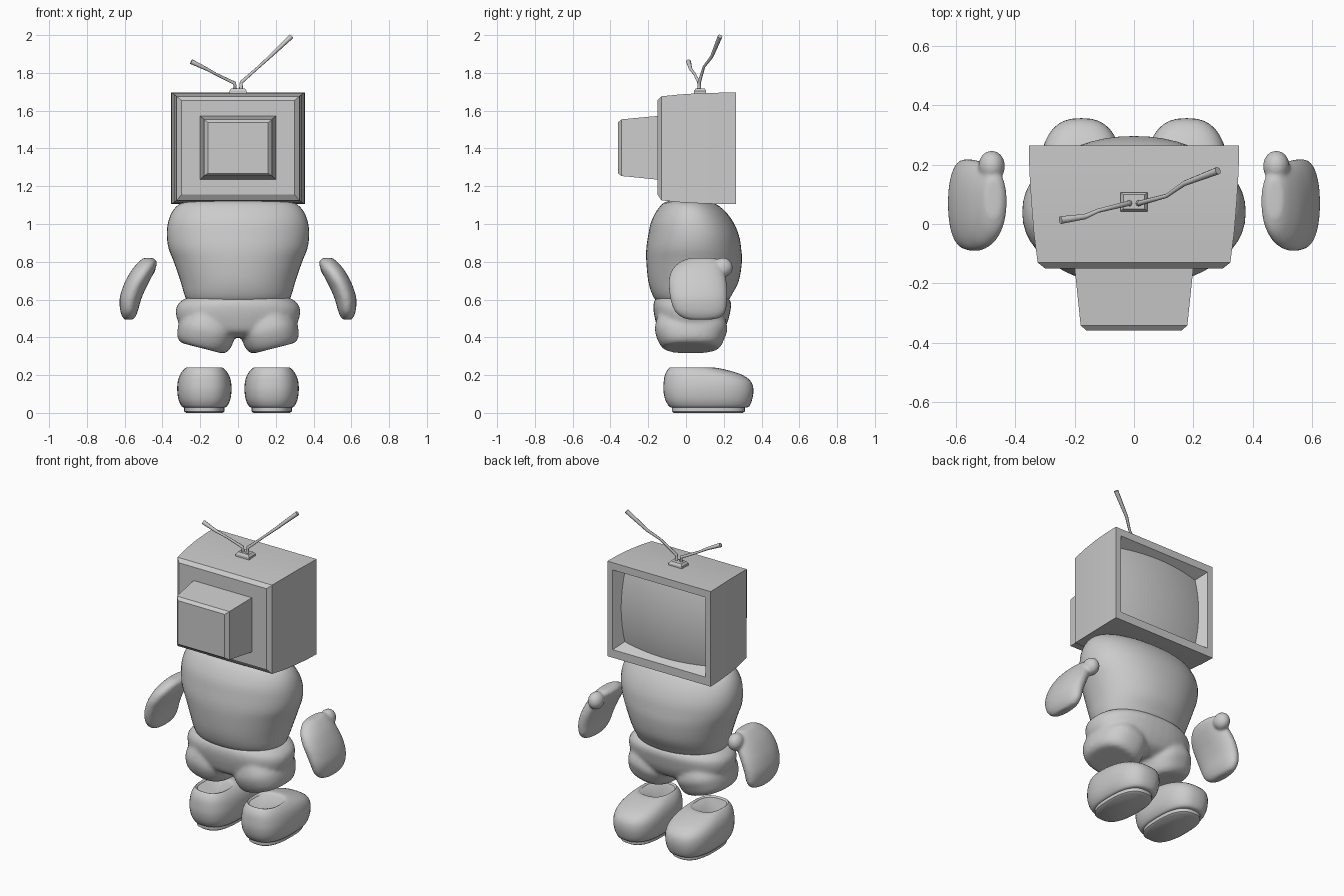
import bpy, bmesh, math
from mathutils import Matrix, Vector

if "Cube" in bpy.data.objects:
    bpy.data.objects.remove(bpy.data.objects["Cube"])

grey = bpy.data.materials.new("plain grey")
grey.diffuse_color = (0.6, 0.6, 0.6, 1)
grey.use_nodes = True
grey.node_tree.nodes["Principled BSDF"].inputs["Base Color"].default_value = grey.diffuse_color


def finish(name, bm, angle=None):
    """Turn a bmesh into a named object; angle gives smooth shading limit."""
    bmesh.ops.recalc_face_normals(bm, faces=bm.faces[:])
    me = bpy.data.meshes.new(name)
    bm.to_mesh(me)
    bm.free()
    me.materials.append(grey)
    ob = bpy.data.objects.new(name, me)
    bpy.context.collection.objects.link(ob)
    if angle:
        bpy.ops.object.select_all(action='DESELECT')
        ob.select_set(True)
        bpy.context.view_layer.objects.active = ob
        bpy.ops.object.shade_smooth_by_angle(angle=math.radians(angle))
    return ob


def skin(bm, rings, caps=(True, True)):
    """Bridge successive rings of points and cap the ends."""
    vs = [[bm.verts.new(p) for p in r] for r in rings]
    n = len(vs[0])
    for a, b in zip(vs, vs[1:]):
        for i in range(n):
            bm.faces.new((a[i], a[(i + 1) % n], b[(i + 1) % n], b[i]))
    if caps[0]:
        bm.faces.new(vs[0][::-1])
    if caps[1]:
        bm.faces.new(vs[-1])


def oval(z, x0, x1, y0, y1, power=2.0, n=40):
    """Superellipse ring lying flat at height z."""
    pts = []
    for i in range(n):
        a = 2 * math.pi * i / n
        c, s = math.cos(a), math.sin(a)
        e = 2 / power
        pts.append(Vector(((x0 + x1) / 2 + (x1 - x0) / 2 * math.copysign(abs(c) ** e, c),
                           (y0 + y1) / 2 + (y1 - y0) / 2 * math.copysign(abs(s) ** e, s), z)))
    return pts


def smooth_rows(rows, steps=4):
    """Catmull-Rom interpolation of the ring settings."""
    out = []
    for i in range(len(rows) - 1):
        p = [rows[max(i - 1, 0)], rows[i], rows[i + 1], rows[min(i + 2, len(rows) - 1)]]
        for k in range(steps):
            t = k / steps
            out.append([0.5 * (2 * b + (c - a) * t + (2 * a - 5 * b + 4 * c - d) * t * t
                               + (3 * b - a - 3 * c + d) * t ** 3) for a, b, c, d in zip(*p)])
    return out + [list(rows[-1])]


def ball(bm, centre, radii):
    m = Matrix.Translation(centre) @ Matrix.Diagonal((*radii, 1))
    bmesh.ops.create_uvsphere(bm, u_segments=24, v_segments=16, radius=1, matrix=m)


def blend(ob, voxel, rounds):
    """Fuse overlapping volumes into one soft surface."""
    r = ob.modifiers.new("fuse", 'REMESH')
    r.mode, r.voxel_size, r.use_smooth_shade = 'VOXEL', voxel, True
    s = ob.modifiers.new("soften", 'SMOOTH')
    s.factor, s.iterations = 0.5, rounds


def mirrored(ob, name):
    """Copy an object across x = 0."""
    me = ob.data.copy()
    me.transform(Matrix.Scale(-1, 4, (1, 0, 0)))
    me.flip_normals()
    twin = bpy.data.objects.new(name, me)
    bpy.context.collection.objects.link(twin)
    for m in ob.modifiers:
        if m.type == 'REMESH':
            blend(twin, m.voxel_size, ob.modifiers["soften"].iterations)


# Torso: z, half width, back y, front y
bm = bmesh.new()
rows = [(0.575, 0.22, -0.12, 0.18), (0.592, 0.265, -0.155, 0.22), (0.63, 0.285, -0.18, 0.245),
        (0.70, 0.305, -0.20, 0.28), (0.80, 0.34, -0.21, 0.296), (0.87, 0.367, -0.21, 0.292),
        (0.94, 0.377, -0.20, 0.28), (1.01, 0.37, -0.185, 0.25), (1.07, 0.345, -0.155, 0.205),
        (1.11, 0.30, -0.12, 0.15), (1.125, 0.22, -0.08, 0.10)]
skin(bm, [oval(z, -w, w, a, b, 2.15, 48) for z, w, a, b in smooth_rows(rows)])
finish("torso", bm, 60)

# Shorts: a hip volume and two tilted legs fused together
bm = bmesh.new()
rows = [(0.40, 0.17, -0.09, 0.13), (0.43, 0.25, -0.14, 0.19), (0.48, 0.315, -0.16, 0.22),
        (0.54, 0.33, -0.172, 0.235), (0.58, 0.315, -0.172, 0.24), (0.61, 0.275, -0.16, 0.225)]
skin(bm, [oval(z, -w, w, a, b, 2.3) for z, w, a, b in smooth_rows(rows)])
for side in (-1, 1):
    turn = Matrix.Translation((side * 0.19, 0, 0.342)) @ Matrix.Rotation(-side * 0.25, 4, 'Y')
    rows = [(0, 0.115, -0.115, 0.165), (0.02, 0.138, -0.135, 0.187), (0.06, 0.15, -0.155, 0.205),
            (0.11, 0.15, -0.165, 0.22), (0.18, 0.12, -0.15, 0.20)]
    skin(bm, [[turn @ p for p in oval(z, -w, w, a, b, 2.4)] for z, w, a, b in smooth_rows(rows)])
blend(finish("shorts", bm), 0.011, 8)

# Feet: rounded shoe with a shallow ankle dish, standing on a thin sole
bm = bmesh.new()
rows = [(0.028, 0.105, -0.075, 0.315), (0.035, 0.12, -0.09, 0.335), (0.07, 0.137, -0.11, 0.35),
        (0.12, 0.144, -0.12, 0.357), (0.165, 0.141, -0.118, 0.345), (0.20, 0.13, -0.112, 0.30),
        (0.225, 0.113, -0.10, 0.225), (0.24, 0.095, -0.085, 0.15), (0.232, 0.085, -0.075, 0.125)]
skin(bm, [oval(z, 0.178 - w, 0.178 + w, a, b, 2.6) for z, w, a, b in smooth_rows(rows, 3)])
mirrored(finish("right_shoe", bm, 45), "left_shoe")
bm = bmesh.new()
skin(bm, [oval(z, 0.178 - w, 0.178 + w, a, b, 2.6) for z, w, a, b in
          ((0, 0.095, -0.065, 0.30), (0.008, 0.107, -0.075, 0.312), (0.032, 0.107, -0.075, 0.312))])
mirrored(finish("right_sole", bm, 40), "left_sole")

# Hands: leaning mitten with a thumb at the upper inner corner
bm = bmesh.new()
rows = [(0.494, 0.56, 0.60, 0.02, 0.13), (0.505, 0.545, 0.61, -0.02, 0.18),
        (0.54, 0.53, 0.623, -0.06, 0.21), (0.60, 0.513, 0.627, -0.082, 0.218),
        (0.66, 0.488, 0.612, -0.09, 0.218), (0.71, 0.462, 0.59, -0.09, 0.212),
        (0.76, 0.438, 0.56, -0.072, 0.20), (0.80, 0.43, 0.525, -0.03, 0.185),
        (0.82, 0.45, 0.50, 0.02, 0.15)]
skin(bm, [oval(*r, 2.2) for r in smooth_rows(rows)])
ball(bm, (0.48, 0.195, 0.77), (0.045, 0.053, 0.052))
blend(finish("right_hand", bm), 0.008, 5)
mirrored(bpy.data.objects["right_hand"], "left_hand")


def rect(y, w, z0, z1):
    return [Vector(p) for p in ((-w, y, z0), (w, y, z0), (w, y, z1), (-w, y, z1))]


# Television case: screen recess, frame, curved body and rear tube housing
bm = bmesh.new()
skin(bm, [rect(*r) for r in (
    (0.17, 0.27, 1.20, 1.60), (0.265, 0.318, 1.155, 1.65), (0.265, 0.355, 1.105, 1.695),
    (0.18, 0.353, 1.106, 1.695), (0.08, 0.347, 1.109, 1.693), (-0.03, 0.338, 1.115, 1.686),
    (-0.13, 0.325, 1.125, 1.676), (-0.15, 0.30, 1.155, 1.655), (-0.15, 0.20, 1.235, 1.572),
    (-0.342, 0.18, 1.254, 1.554), (-0.36, 0.16, 1.268, 1.538))], (False, True))
finish("television_case", bm, 20)

# Bulging screen glass, cut off by the sloping recess
bm = bmesh.new()
bmesh.ops.create_grid(bm, x_segments=20, y_segments=20, size=1)
for v in bm.verts:
    u, t = v.co.x, v.co.y
    v.co = (0.305 * u, 0.25 - 0.036 * u * u - 0.028 * t * t, 1.4025 + 0.238 * t)
glass = finish("screen", bm, 40)
if glass.data.polygons[0].normal.y < 0:
    glass.data.flip_normals()

# Aerial base
bm = bmesh.new()
skin(bm, [[Vector((sx * w, 0.075 + sy * d, z)) for sx, sy in ((-1, -1), (1, -1), (1, 1), (-1, 1))]
          for z, w, d in ((1.685, 0.046, 0.032), (1.705, 0.046, 0.032), (1.718, 0.036, 0.024))])
finish("aerial_base", bm)

# Bent aerial rods with thicker tips
aerials = {
    "right_aerial": [(0.016, 0.07, 1.71), (0.017, 0.07, 1.75), (0.11, 0.095, 1.832),
                     (0.17, 0.137, 1.887), (0.283, 0.18, 1.993)],
    "left_aerial": [(-0.016, 0.07, 1.71), (-0.017, 0.07, 1.745), (-0.12, 0.045, 1.795),
                    (-0.165, 0.025, 1.82), (-0.248, 0.013, 1.86)]}
for name, pts in aerials.items():
    bm = bmesh.new()
    rings = []
    for i, (p, r) in enumerate(zip(pts, (0.011, 0.009, 0.007, 0.009, 0.013))):
        d = Vector(pts[min(i + 1, 4)]) - Vector(pts[max(i - 1, 0)])
        side = d.cross(Vector((0, 1, 0))).normalized()
        up = side.cross(d).normalized()
        rings.append([Vector(p) + r * (math.cos(a) * side + math.sin(a) * up)
                      for a in (k * math.pi / 4 for k in range(8))])
    skin(bm, rings)
    finish(name, bm, 50)
